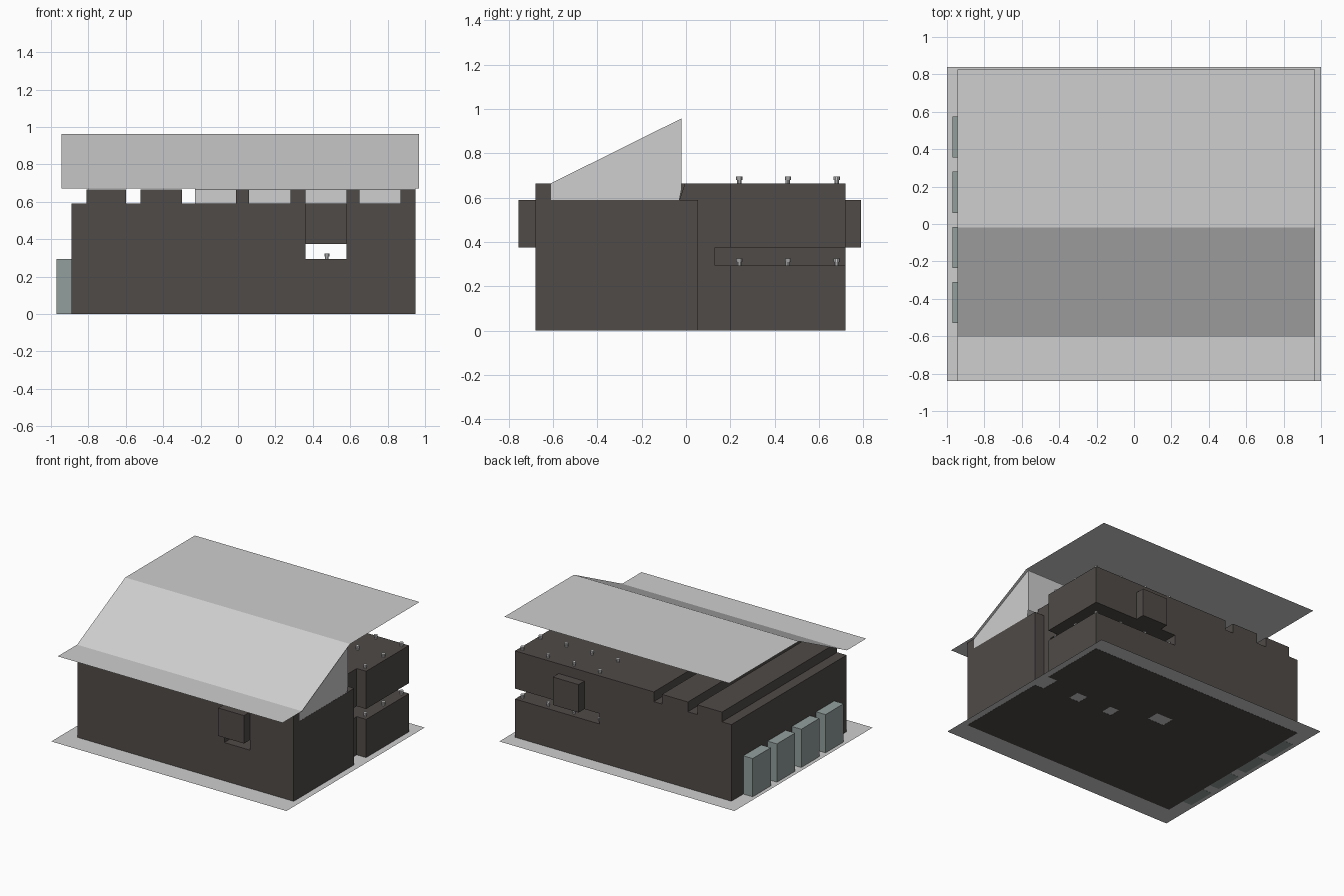
import bpy, bmesh

if "Cube" in bpy.data.objects:
    bpy.data.objects.remove(bpy.data.objects["Cube"])

def material(name, rgb):
    m = bpy.data.materials.new(name)
    m.diffuse_color = (*rgb, 1)
    m.use_nodes = True
    m.node_tree.nodes["Principled BSDF"].inputs["Base Color"].default_value = m.diffuse_color
    return m

DARK = material("dark_brown_grey", (0.08, 0.07, 0.065))
GREY = material("light_grey", (0.62, 0.62, 0.62))
TEAL = material("grey_green", (0.29, 0.35, 0.34))

def finish(bm, name, mat):
    me = bpy.data.meshes.new(name)
    bm.to_mesh(me)
    bm.free()
    me.materials.append(mat)
    ob = bpy.data.objects.new(name, me)
    bpy.context.collection.objects.link(ob)
    return ob

def inside(p, boxes):
    return any(b[0] < p[0] < b[1] and b[2] < p[1] < b[3] and b[4] < p[2] < b[5] for b in boxes)

def carve(name, solids, cuts, mat):
    """Union of boxes minus cut boxes, skinned as one clean shell."""
    ax = [sorted({b[2 * i + k] for b in solids + cuts for k in (0, 1)}) for i in range(3)]
    full = set()
    for i in range(len(ax[0]) - 1):
        for j in range(len(ax[1]) - 1):
            for k in range(len(ax[2]) - 1):
                p = [(a[n] + a[n + 1]) / 2 for a, n in zip(ax, (i, j, k))]
                if inside(p, solids) and not inside(p, cuts):
                    full.add((i, j, k))
    bm = bmesh.new()
    verts = {}
    def vert(idx):
        if idx not in verts:
            verts[idx] = bm.verts.new([a[n] for a, n in zip(ax, idx)])
        return verts[idx]
    for cell in full:
        for d in range(3):
            for s in (0, 1):
                n = list(cell)
                n[d] += 2 * s - 1
                if tuple(n) in full:
                    continue
                u, w = (d + 1) % 3, (d + 2) % 3
                ring = []
                for du, dw in ((0, 0), (1, 0), (1, 1), (0, 1)):
                    c = list(cell)
                    c[d] += s
                    c[u] += du
                    c[w] += dw
                    ring.append(vert(tuple(c)))
                bm.faces.new(ring if s else ring[::-1])
    return finish(bm, name, mat)

def extrude_profile(name, pts, x0, x1, mat, closed):
    """Sheet from a y-z profile run along x, with end walls when closed."""
    bm = bmesh.new()
    a = [bm.verts.new((x0, y, z)) for y, z in pts]
    b = [bm.verts.new((x1, y, z)) for y, z in pts]
    for i in range(len(pts) - 1):
        bm.faces.new((a[i], b[i], b[i + 1], a[i + 1]))
    if closed:
        bm.faces.new(a)
        bm.faces.new(b[::-1])
    return finish(bm, name, mat)

L, R, F, B, LOW, TOP = -0.89, 0.95, -0.68, 0.72, 0.59, 0.665

# Main body with raised rear deck, left ridges, front posts and jutting blocks
solids = [(L, R, F, B, 0, LOW),
          (-0.23, R, -0.02, B, LOW, TOP),
          (-0.81, -0.60, F, B, LOW, TOP),
          (-0.52, -0.30, F, B, LOW, TOP),
          (0.36, 0.58, -0.755, F, 0.375, LOW),
          (0.36, 0.58, B, 0.79, 0.375, LOW)]
solids += [(x0, x1, F, -0.61, LOW, TOP) for x0, x1 in
           ((-0.01, 0.06), (0.28, 0.36), (0.58, 0.65), (0.87, 0.95))]
# Slots between the decks, side recess and vertical shafts
cuts = [(0.23, R, 0.13, B, 0.295, 0.375),
        (0.36, 0.58, F, 0.13, 0.295, 0.375),
        (0.87, R, 0.055, 0.20, 0, TOP),
        (0.87, R, -0.02, 0.055, LOW, TOP),
        (0.56, 0.65, 0.07, 0.16, 0, TOP),
        (0.27, 0.35, 0.07, 0.16, 0, TOP),
        (-0.10, 0.04, 0.20, 0.30, 0, TOP)]
body = carve("main_body", solids, cuts, DARK)
# Lean the front of the raised deck back a little
for v in body.data.vertices:
    if abs(v.co.y + 0.02) < 1e-4 and v.co.z > LOW - 0.01:
        v.co.y = -0.005 if v.co.z > 0.63 else -0.03

# Side panels on the left
for i, y in enumerate((-0.53, -0.235, 0.06, 0.355)):
    carve(f"side_panel_{i}", [(-0.97, L, y, y + 0.22, 0, 0.295)], [], TEAL)

# Base sheet
bm = bmesh.new()
bm.faces.new([bm.verts.new((x, y, 0.001)) for x, y in
              ((-1, -0.84), (1, -0.84), (1, 0.84), (-1, 0.84))])
finish(bm, "base_sheet", GREY)

# Roof sheet and the glazed wedge beneath it
extrude_profile("roof_sheet", [(-0.84, 0.67), (-0.605, 0.67), (-0.02, 0.963), (0.825, 0.963)],
                -0.945, 0.967, GREY, False)
extrude_profile("glazed_wedge", [(-0.03, LOW), (-0.61, LOW), (-0.61, 0.665), (-0.02, 0.958), (-0.02, 0.64)],
                -0.23, 0.949, GREY, True)

# Small pins on both decks
bm = bmesh.new()
for z in (0.295, TOP):
    for x in (0.255, 0.475, 0.695, 0.915):
        for y in (0.24, 0.46, 0.68):
            for r, z0, h in ((0.010, 0, 0.014), (0.014, 0.014, 0.016)):
                c = bmesh.ops.create_cone(bm, cap_ends=True, segments=10, radius1=r, radius2=r, depth=h)
                bmesh.ops.translate(bm, verts=c["verts"], vec=(x, y, z + z0 + h / 2))
finish(bm, "deck_pins", GREY)
